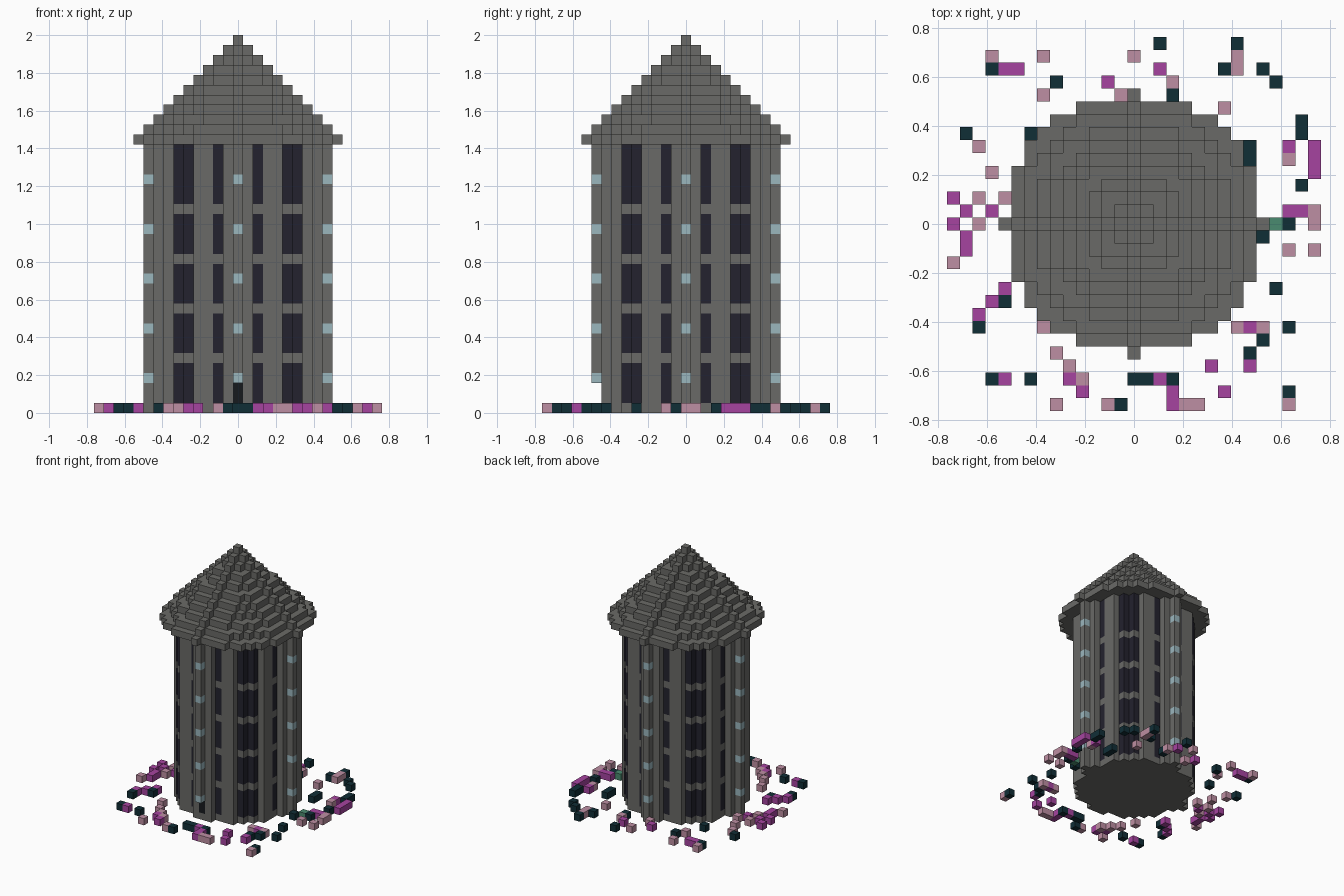
import bpy
import bmesh
from mathutils import Vector

if "Cube" in bpy.data.objects:
    bpy.data.objects.remove(bpy.data.objects["Cube"], do_unlink=True)

S = 1 / 19          # edge of one block
WALL_H = 27         # wall height in blocks
ROOF_R = 10         # eaves radius in blocks


def to_linear(c):
    c /= 255
    return c / 12.92 if c <= 0.04045 else ((c + 0.055) / 1.055) ** 2.4


def make_material(name, *rgb):
    colour = tuple(to_linear(c) for c in rgb) + (1.0,)
    mat = bpy.data.materials.new(name)
    mat.use_nodes = True
    mat.diffuse_color = colour
    bsdf = mat.node_tree.nodes["Principled BSDF"]
    bsdf.inputs["Base Color"].default_value = colour
    bsdf.inputs["Roughness"].default_value = 0.9
    return mat


STONE = make_material("grey stone", 106, 106, 103)
GLASS = make_material("dark window", 35, 34, 46)
DOOR = make_material("dark doorway", 22, 25, 29)
LAMP = make_material("pale blue lamp", 155, 183, 190)
TEAL = make_material("dark teal leaf", 16, 46, 54)
PINK = make_material("dusty pink flower", 190, 143, 163)
MAGENTA = make_material("magenta flower", 166, 68, 160)
GREEN = make_material("green leaf", 74, 139, 112)


def disc(limit):
    """Block positions whose squared distance is within the limit."""
    n = int(limit ** 0.5)
    span = range(-n, n + 1)
    return [(x, y) for x in span for y in span if x * x + y * y <= limit]


def build_blocks(name, cells):
    """Make one mesh of the exposed faces of {(x, y, z): material}."""
    mats = list(dict.fromkeys(cells.values()))
    bm = bmesh.new()
    verts = {}

    def vert(p):
        key = tuple(round(2 * c) for c in p)
        if key not in verts:
            verts[key] = bm.verts.new(p * S)
        return verts[key]

    for cell, mat in cells.items():
        centre = Vector(cell) + Vector((0, 0, 0.5))
        for axis in range(3):
            for sign in (-1, 1):
                n = Vector((0, 0, 0))
                n[axis] = sign
                if tuple(int(a + b) for a, b in zip(cell, n)) in cells:
                    continue
                u = Vector((0, 0, 0))
                u[(axis + 1) % 3] = 0.5
                v = n.cross(u)
                mid = centre + n * 0.5
                corners = (mid - u - v, mid + u - v, mid + u + v, mid - u + v)
                face = bm.faces.new([vert(p) for p in corners])
                face.material_index = mats.index(mat)
    mesh = bpy.data.meshes.new(name)
    bm.to_mesh(mesh)
    bm.free()
    for mat in mats:
        mesh.materials.append(mat)
    obj = bpy.data.objects.new(name, mesh)
    bpy.context.collection.objects.link(obj)
    return obj


# Round wall with recessed window strips, crossed by stone bands
def wall_material(x, y, z):
    if (x, y) == (0, -8) and z in (1, 2):
        return DOOR
    strip = sorted((abs(x), abs(y))) in ([2, 7], [5, 6])
    band = z % 5 == 0 and z < 25
    return GLASS if strip and not band else STONE


build_blocks("tower_wall", {(x, y, z): wall_material(x, y, z)
                            for x, y in disc(65) for z in range(WALL_H)})

# Four slim pillars with lamps; the front one stops above the doorway
for side, x, y in (("front", 0, -9), ("back", 0, 9), ("left", 9, 0), ("right", -9, 0)):
    start = 3 if side == "front" else 0
    build_blocks(side + "_pillar", {(x, y, z): LAMP if z % 5 == 3 else STONE
                                    for z in range(start, WALL_H)})

# Stepped conical roof
build_blocks("roof", {(x, y, WALL_H + k): STONE for k in range(ROOF_R + 1)
                      for x, y in disc((ROOF_R - k) ** 2)})

# Plants scattered round the foot, as row: columns
teal_rows = {14: (2, 8), 12: (-11, 7, 10), 11: (-6, 11), 10: (3,), 8: (13,),
             7: (-13, -8, 13), 6: (9,), 5: (9,), 3: (13,), 0: (12,), -1: (10,),
             -5: (11,), -6: (-10,), -8: (-12, 12), -9: (10,), -10: (9,),
             -12: (-11, -8, 0, 1, 3), -13: (12,), -14: (-1,)}
pink_rows = {13: (-11, -7, 0, 8), 12: (8,), 11: (3,), 10: (-7, -1), 9: (7,),
             6: (-12,), 5: (12,), 4: (-11,), 2: (-12, -10), 1: (14,),
             0: (-12, 14), -2: (12, 14), -3: (-14,), -8: (-7, 8, 10),
             -10: (-6,), -11: (-5,), -12: (-4,), -14: (-6, -2, 4, 5, 12)}
magenta_rows = {12: (-10, -9, 2), 11: (-2,), 6: (12, 14), 5: (14,), 4: (14,),
                2: (-14,), 1: (-13, -11, 12, 13), 0: (-14,), -1: (-13,),
                -2: (-13,), -5: (-10,), -6: (-11,), -7: (-12,), -8: (9,),
                -11: (6, 9), -12: (-10, -5, 2), -13: (-4, 3, 7), -14: (3,)}
for name, mat, rows in (("teal_plants", TEAL, teal_rows),
                        ("pink_flowers", PINK, pink_rows),
                        ("magenta_flowers", MAGENTA, magenta_rows),
                        ("green_plant", GREEN, {0: (11,)})):
    build_blocks(name, {(x, y, 0): mat for y, xs in rows.items() for x in xs})
